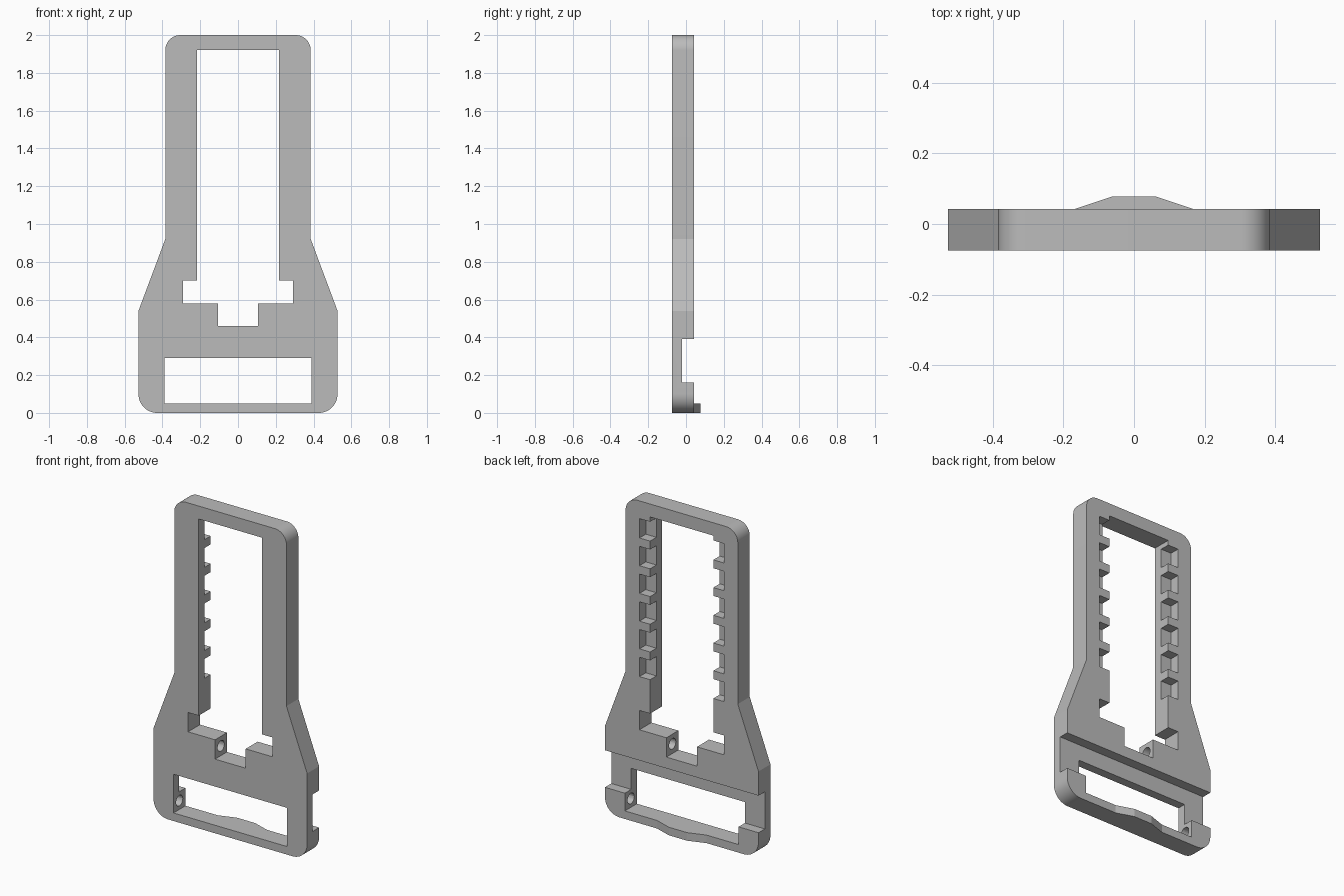
import bpy, bmesh, math
from mathutils import Matrix, Vector

old = bpy.data.objects.get("Cube")
if old:
    bpy.data.objects.remove(old, do_unlink=True)

FRONT, BACK, RECESS = -0.075, 0.042, -0.02

grey = bpy.data.materials.new("plain_grey")
grey.use_nodes = True
COLOUR = (0.5, 0.5, 0.5, 1)
grey.diffuse_color = COLOUR
grey.node_tree.nodes["Principled BSDF"].inputs["Base Color"].default_value = COLOUR


def make_object(name, bm):
    bmesh.ops.recalc_face_normals(bm, faces=bm.faces)
    mesh = bpy.data.meshes.new(name)
    bm.to_mesh(mesh)
    bm.free()
    mesh.materials.append(grey)
    obj = bpy.data.objects.new(name, mesh)
    bpy.context.collection.objects.link(obj)
    return obj


def prism(name, points, start, direction):
    """Extrude a closed outline of 3D points along a vector."""
    bm = bmesh.new()
    face = bm.faces.new([bm.verts.new(Vector(p) + Vector(start)) for p in points])
    ext = bmesh.ops.extrude_face_region(bm, geom=[face])
    moved = [v for v in ext["geom"] if isinstance(v, bmesh.types.BMVert)]
    bmesh.ops.translate(bm, verts=moved, vec=direction)
    return make_object(name, bm)


def plate(name, outline, y0, y1):
    """Extrude an (x, z) outline from y0 to y1."""
    return prism(name, [(x, 0, z) for x, z in outline], (0, y0, 0), (0, y1 - y0, 0))


def box(name, x0, x1, y0, y1, z0, z1):
    return plate(name, [(x0, z0), (x1, z0), (x1, z1), (x0, z1)], y0, y1)


def mirrored(half):
    return half + [(-x, z) for x, z in reversed(half)]


def arc(cx, cz, r, start, steps=12):
    return [(cx + r * math.cos(math.radians(start + 90 * i / steps)),
             cz + r * math.sin(math.radians(start + 90 * i / steps)))
            for i in range(steps + 1)]


def cut(target, cutter):
    cutter.hide_render = True
    mod = target.modifiers.new("cut", 'BOOLEAN')
    mod.operation, mod.solver, mod.object = 'DIFFERENCE', 'EXACT', cutter
    bpy.context.view_layer.objects.active = target
    bpy.ops.object.modifier_apply(modifier=mod.name)
    bpy.data.objects.remove(cutter, do_unlink=True)


# Buckle body with rounded corners and flared base
half = arc(0.427, 0.1, 0.1, -90) + [(0.527, 0.54), (0.385, 0.92)] + arc(0.305, 1.92, 0.08, 0)
body = plate("buckle_body", mirrored(half), FRONT, BACK)

# Long stepped opening and strap window
slot = [(0.105, 0.46), (0.105, 0.58), (0.29, 0.58), (0.29, 0.70), (0.217, 0.70), (0.217, 1.92)]
cut(body, plate("slot_cutter", mirrored(slot), -0.2, 0.2))
cut(body, box("window_cutter", -0.39, 0.39, -0.2, 0.2, 0.05, 0.29))

# Channel across the back
cut(body, box("channel_cutter", -0.7, 0.7, RECESS, 0.2, 0.16, 0.39))

# Ratchet pockets along both rails, open to the back
for side in (-1, 1):
    for i in range(6):
        z = 0.91 + 0.172 * i
        xs = sorted((side * 0.1, side * 0.29))
        cut(body, box("pocket_cutter", xs[0], xs[1], RECESS, 0.2, z, z + 0.12))

# Blind pin holes in the notch walls and the window walls
for side in (-1, 1):
    for wall, z in ((0.105, 0.52), (0.39, 0.105)):
        bm = bmesh.new()
        bmesh.ops.create_cone(
            bm, cap_ends=True, segments=24, radius1=0.033, radius2=0.033, depth=0.16,
            matrix=Matrix.Translation((side * wall, -0.017, z)) @ Matrix.Rotation(math.pi / 2, 4, 'Y'))
        cut(body, make_object("pin_cutter", bm))

# Thumb bump on the back of the bottom bar
bump = prism("thumb_bump",
             [(-0.17, BACK, 0), (0.17, BACK, 0), (0.062, 0.078, 0), (-0.062, 0.078, 0)],
             (0, 0, 0), (0, 0, 0.05))

# Smooth the rounded corners and holes, keep edges sharp
for obj in (body, bump):
    obj.data.shade_smooth()
    obj.data.set_sharp_from_angle(angle=math.radians(15))
